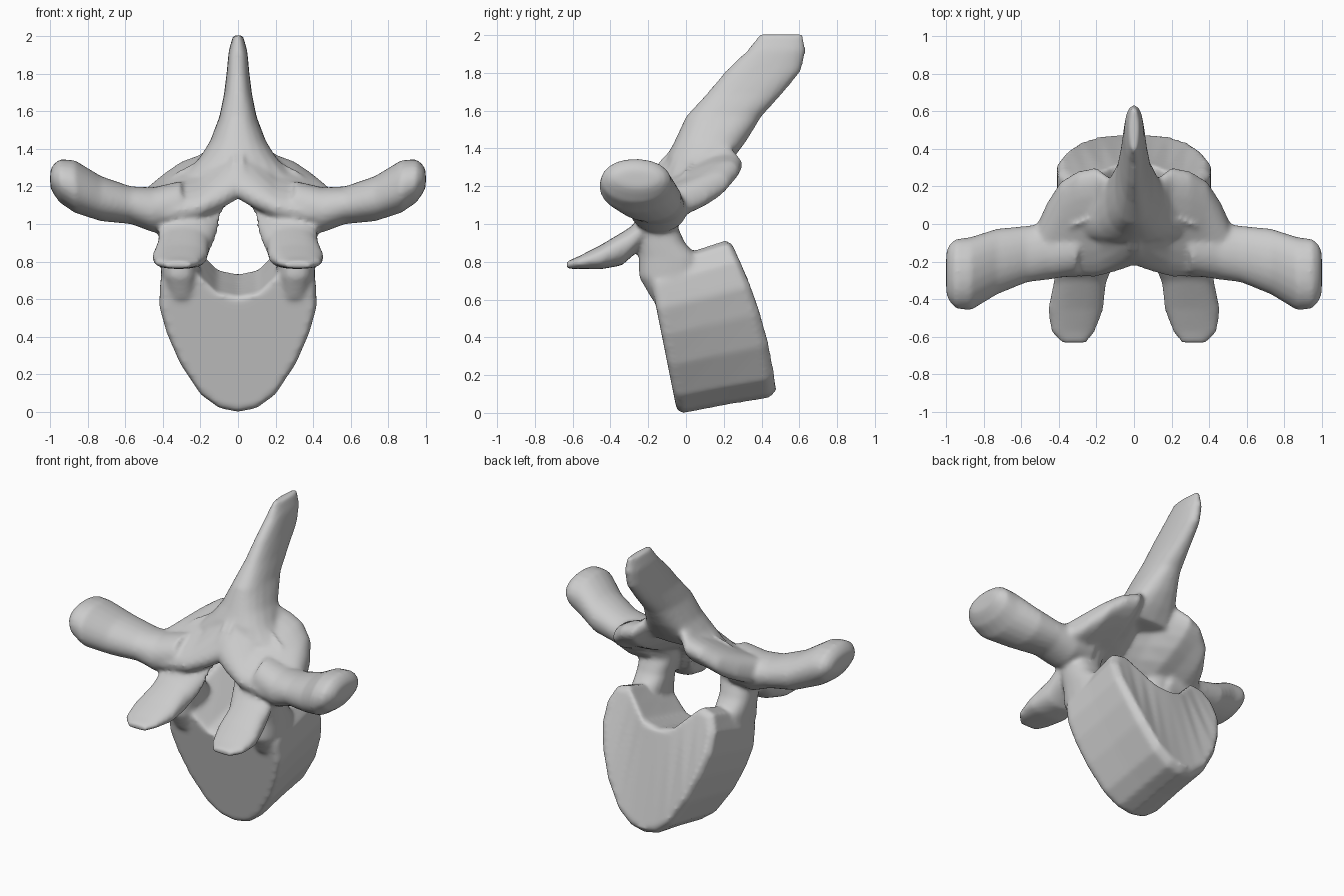
import bpy, bmesh
from math import cos, sin, pi, copysign
from mathutils import Vector

if "Cube" in bpy.data.objects:
    bpy.data.objects.remove(bpy.data.objects["Cube"])

bm = bmesh.new()


def skin(rings):
    """Bridge a list of point rings into a closed solid."""
    rows = [[bm.verts.new(p) for p in r] for r in rings]
    for a, b in zip(rows, rows[1:]):
        for i in range(len(a)):
            j = (i + 1) % len(a)
            bm.faces.new((a[i], a[j], b[j], b[i]))
    caps = [bm.faces.new(rows[0]), bm.faces.new(rows[-1])]
    bmesh.ops.triangulate(bm, faces=caps)


def loft(sections, n=20, power=2.4, mirror=False):
    """Loft rounded sections given as (centre, half axis u, half axis v)."""
    for side in ((1, -1) if mirror else (1,)):
        rings = []
        for c, u, v in sections:
            ring = []
            for i in range(n):
                a = 2 * pi * i / n
                cu = copysign(abs(cos(a)) ** (2 / power), cos(a))
                sv = copysign(abs(sin(a)) ** (2 / power), sin(a))
                p = Vector(c) + Vector(u) * cu + Vector(v) * sv
                ring.append((p.x * side, p.y, p.z))
            rings.append(ring)
        skin(rings)


# Body: heart-shaped outline swept backwards and slightly upwards
half = [(0, -.008), (.1, .012), (.2, .085), (.31, .25), (.38, .41), (.42, .55),
        (.415, .68), (.37, .77), (.28, .79), (.19, .71), (.11, .635), (0, .615)]
outline = half + [(-x, z) for x, z in half[-2:0:-1]]
rings = []
for t, s in ((0, .95), (.06, 1), (.5, .98), (.93, .98), (1, .9)):
    ring = []
    for x, z in outline:
        zz = .42 + (z - .42) * s
        front, back = -.05 - .19 * z, .478 - .1 * z - .25 * z * z
        ring.append((x * s, front + (back - front) * t, zz + (.085 + .075 * z) * t))
    rings.append(ring)
skin(rings)

# Pedicles joining the body to the arch
loft([((x, y, z), (hx, 0, 0), (0, hy, 0)) for x, y, z, hx, hy in (
    (.3, -.06, .6, .08, .12), (.31, -.08, .72, .1, .17), (.31, -.09, .82, .105, .16),
    (.31, -.13, .9, .11, .125), (.3, -.16, 1.0, .125, .11), (.3, -.12, 1.14, .13, .13))],
    mirror=True)

# Lamina plates with the rear joint lips
loft([((x, y, z), (0, uy, uz), (0, -t * .5, t * .85)) for x, y, z, uy, uz, t in (
    (-.03, -.03, 1.34, .17, .17, .08), (.08, -.02, 1.28, .22, .17, .09),
    (.2, .01, 1.2, .285, .14, .095), (.3, 0, 1.175, .275, .13, .09),
    (.39, -.03, 1.135, .25, .105, .09), (.46, -.07, 1.115, .18, .06, .085),
    (.52, -.12, 1.1, .1, .02, .07))], mirror=True)

# Transverse processes
loft([((x, y, z), (0, hy, -hz * .1), (0, hz * .15, hz)) for x, y, z, hy, hz in (
    (.3, -.13, 1.1, .14, .13), (.45, -.145, 1.075, .15, .12), (.57, -.16, 1.1, .15, .1),
    (.73, -.2, 1.135, .175, .12), (.87, -.265, 1.2, .195, .14),
    (.95, -.265, 1.23, .185, .115), (.985, -.26, 1.24, .15, .075),
    (1.0, -.26, 1.24, .11, .045))], power=2.1, mirror=True)

# Front joint processes sweeping down from the lamina to flat tips
loft([((x, y, z), (hx, 0, 0), (0, uy, uz)) for x, y, z, hx, uy, uz in (
    (.17, -.03, 1.25, .17, .06, .08), (.22, -.13, 1.1, .16, .06, .1),
    (.265, -.22, .97, .155, .03, .11), (.29, -.32, .88, .14, .02, .1),
    (.31, -.45, .825, .148, 0, .065), (.325, -.57, .795, .12, 0, .033),
    (.32, -.632, .782, .07, 0, .02))], mirror=True)

# Spinous process
loft([((0, y, z), (hx, 0, 0), (0, hy, 0)) for y, z, hx, hy in (
    (.03, 1.27, .28, .15), (.08, 1.36, .2, .18), (.13, 1.44, .15, .19),
    (.2, 1.57, .1, .2), (.31, 1.69, .075, .2), (.41, 1.81, .06, .2),
    (.48, 1.92, .05, .155), (.505, 2.005, .026, .115))])

# One consistent outward direction for every part
bmesh.ops.recalc_face_normals(bm, faces=bm.faces[:])
mesh = bpy.data.meshes.new("vertebra")
bm.to_mesh(mesh)
bm.free()
bone = bpy.data.objects.new("vertebra", mesh)
bpy.context.collection.objects.link(bone)
bpy.context.view_layer.objects.active = bone
bone.select_set(True)

# Fuse the parts into one smooth bone
remesh = bone.modifiers.new("fuse", 'REMESH')
remesh.mode = 'VOXEL'
remesh.voxel_size = .014
remesh.use_smooth_shade = True
smooth = bone.modifiers.new("soften", 'SMOOTH')
smooth.factor = .5
smooth.iterations = 8
